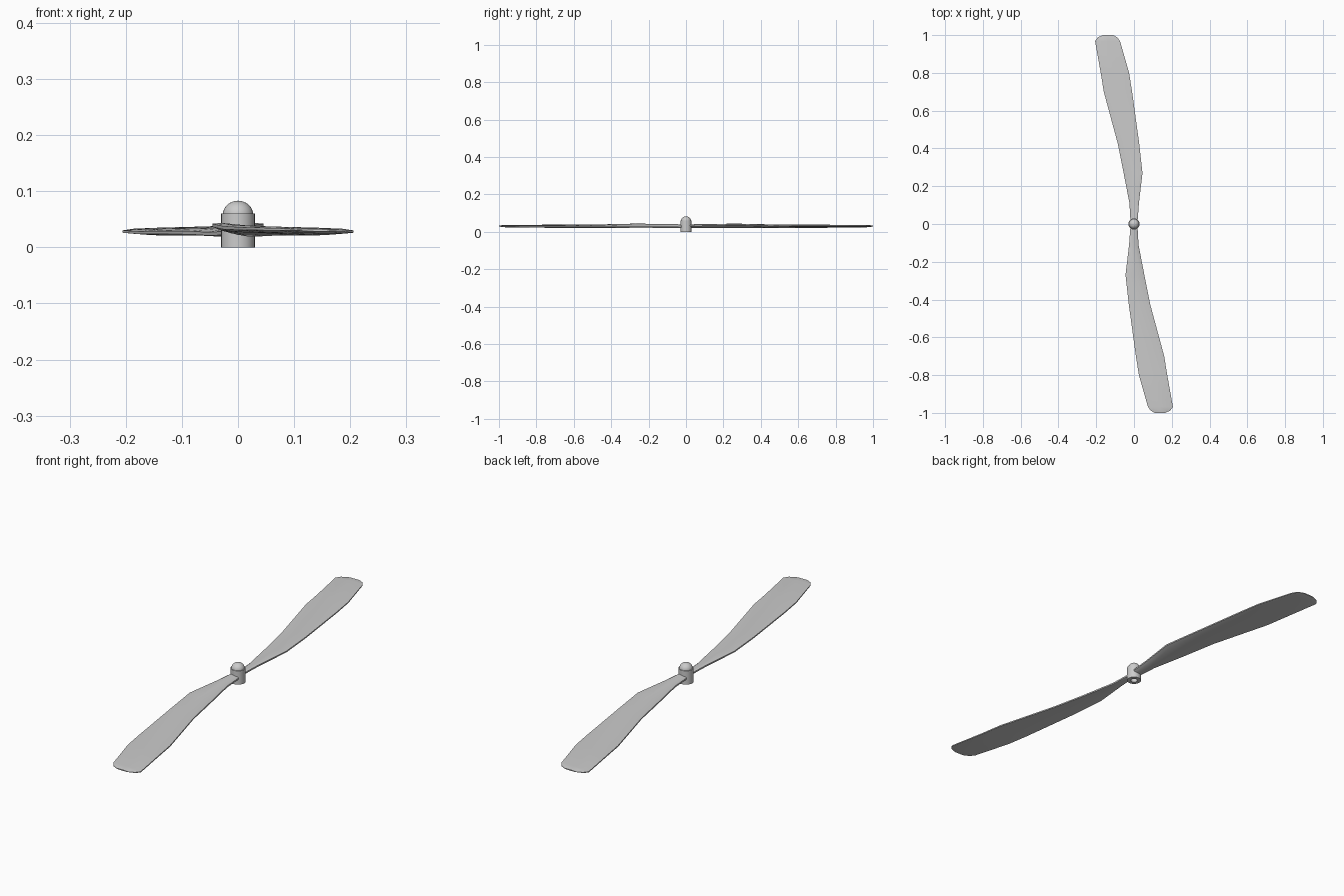
import bpy, bmesh, math
from mathutils import Matrix

if "Cube" in bpy.data.objects:
    bpy.data.objects.remove(bpy.data.objects["Cube"])

# Blade stations: y, left x, right x, left z, right z, thickness
STATIONS = [
    (0.00, -0.018, 0.018, 0.027, 0.033, 0.016),
    (0.11, -0.024, 0.026, 0.025, 0.036, 0.016),
    (0.27, -0.055, 0.045, 0.024, 0.039, 0.015),
    (0.43, -0.087, 0.027, 0.026, 0.035, 0.014),
    (0.70, -0.160, -0.010, 0.026, 0.033, 0.013),
    (0.80, -0.176, -0.026, 0.026, 0.033, 0.012),
    (0.968, -0.206, -0.074, 0.028, 0.032, 0.010),
    (0.988, -0.192, -0.088, 0.029, 0.032, 0.007),
    (1.00, -0.165, -0.110, 0.030, 0.031, 0.004),
]
# Cross-section: fraction across the chord, fraction of thickness
SECTION = [(0, -0.2), (0.15, -0.45), (0.5, -0.5), (0.85, -0.45), (1, -0.2),
           (1, 0.2), (0.85, 0.45), (0.5, 0.5), (0.15, 0.45), (0, 0.2)]


def finish(name, bm):
    bmesh.ops.recalc_face_normals(bm, faces=bm.faces)
    mesh = bpy.data.meshes.new(name)
    bm.to_mesh(mesh)
    bm.free()
    obj = bpy.data.objects.new(name, mesh)
    bpy.context.collection.objects.link(obj)
    bpy.ops.object.select_all(action='DESELECT')
    obj.select_set(True)
    bpy.context.view_layer.objects.active = obj
    bpy.ops.object.shade_smooth_by_angle(angle=math.radians(30))
    return obj


def make_blade(name, turn):
    bm = bmesh.new()
    rings = []
    for y, xl, xr, zl, zr, t in STATIONS:
        rings.append([bm.verts.new((xl + (xr - xl) * u, y, zl + (zr - zl) * u + t * v))
                      for u, v in SECTION])
    n = len(SECTION)
    for a, b in zip(rings, rings[1:]):
        for i in range(n):
            j = (i + 1) % n
            bm.faces.new((a[i], a[j], b[j], b[i]))
    bm.faces.new(rings[0])
    bm.faces.new(rings[-1])
    bm.transform(Matrix.Rotation(turn, 4, 'Z'))
    return finish(name, bm)


def lathe(name, profile, steps=32):
    bm = bmesh.new()
    verts = [bm.verts.new((r, 0, z)) for r, z in profile]
    edges = [bm.edges.new(p) for p in zip(verts, verts[1:])]
    bmesh.ops.spin(bm, geom=verts + edges, cent=(0, 0, 0), axis=(0, 0, 1),
                   angle=math.tau, steps=steps)
    bmesh.ops.remove_doubles(bm, verts=bm.verts, dist=0.0001)
    return finish(name, bm)


# Two opposite blades
make_blade("back_blade", 0)
make_blade("front_blade", math.pi)

# Hub with shaft hole underneath
lathe("hub", [(0, 0.018), (0.014, 0.018), (0.014, 0), (0.030, 0), (0.030, 0.060), (0, 0.060)])

# Domed spinner cap
dome = [(0.027 * math.cos(a), 0.058 + 0.025 * math.sin(a))
        for a in (math.pi / 2 * i / 8 for i in range(8))]
lathe("spinner_cap", dome + [(0, 0.083)])
